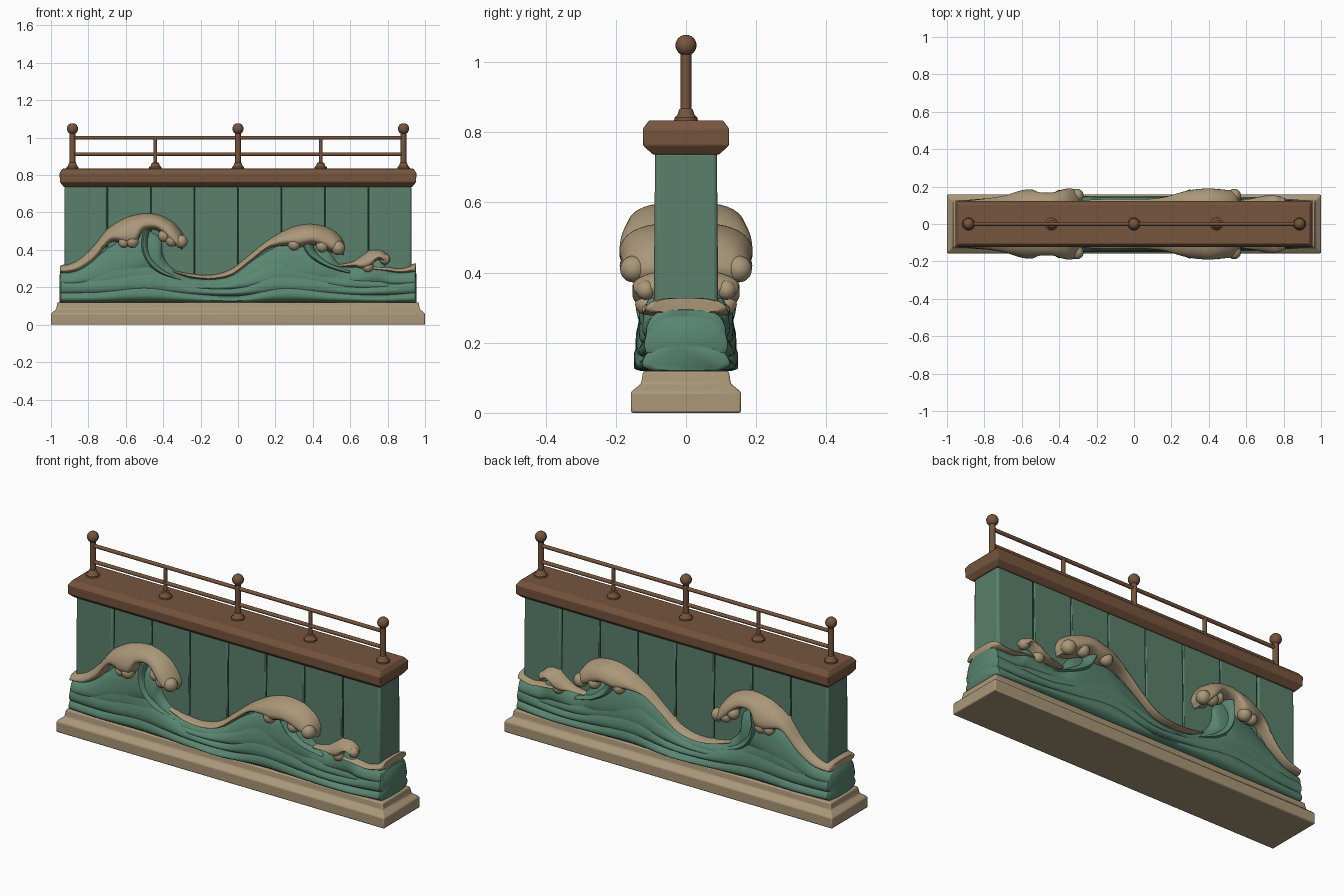
import bpy, bmesh, math
from mathutils import Vector

cube = bpy.data.objects.get("Cube")
if cube:
    bpy.data.objects.remove(cube, do_unlink=True)


def material(name, rgb):
    mat = bpy.data.materials.new(name)
    mat.use_nodes = True
    colour = (*rgb, 1)
    mat.diffuse_color = colour
    bsdf = mat.node_tree.nodes["Principled BSDF"]
    bsdf.inputs["Base Color"].default_value = colour
    bsdf.inputs["Roughness"].default_value = 0.8
    return mat


WOOD = material("brown wood", (.18, .09, .047))
CREAM = material("cream foam and stone", (.40, .31, .19))
WAVE = material("sea green", (.10, .24, .165))
PANEL = material("panel green", (.10, .215, .15))
GROOVE = material("dark groove green", (.03, .07, .05))


def finish(name, bm, mat, bevel=0, angle=40):
    bmesh.ops.recalc_face_normals(bm, faces=bm.faces)
    mesh = bpy.data.meshes.new(name)
    bm.to_mesh(mesh)
    bm.free()
    mesh.materials.append(mat)
    obj = bpy.data.objects.new(name, mesh)
    bpy.context.collection.objects.link(obj)
    if bevel:
        mod = obj.modifiers.new("soft edges", 'BEVEL')
        mod.width, mod.segments = bevel, 2
        mod.limit_method = 'ANGLE'
    for other in bpy.context.selected_objects:
        other.select_set(False)
    obj.select_set(True)
    bpy.context.view_layer.objects.active = obj
    bpy.ops.object.shade_smooth_by_angle(angle=math.radians(angle))
    return obj


def loft(bm, rings):
    """Skin closed rings of points and cap both ends."""
    rows = [[bm.verts.new(p) for p in ring] for ring in rings]
    n = len(rows[0])
    for a, b in zip(rows, rows[1:]):
        for i in range(n):
            bm.faces.new((a[i], a[(i + 1) % n], b[(i + 1) % n], b[i]))
    bm.faces.new(rows[0])
    bm.faces.new(rows[-1])


def tiers(name, levels, mat, x=0, bevel=.004):
    """Stacked rectangles given as (height, half length, half depth)."""
    bm = bmesh.new()
    corners = ((-1, -1), (1, -1), (1, 1), (-1, 1))
    loft(bm, [[(x + sx * hx, sy * hy, z) for sx, sy in corners] for z, hx, hy in levels])
    return finish(name, bm, mat, bevel, 30)


def turned(name, x, profile, mat=WOOD, sides=20):
    """Round post from (radius, height) pairs."""
    bm = bmesh.new()
    loft(bm, [[(x + r * math.cos(i * math.tau / sides), r * math.sin(i * math.tau / sides), z)
               for i in range(sides)] for r, z in profile])
    return finish(name, bm, mat)


def smooth_path(rows, steps=6):
    """Catmull-Rom interpolation of rows of numbers."""
    rows = [Vector(r) for r in rows]
    out = []
    for i in range(len(rows) - 1):
        a, b, c, d = (rows[max(0, min(len(rows) - 1, i + k))] for k in (-1, 0, 1, 2))
        for s in range(steps):
            t = s / steps
            out.append((b * 2 + (c - a) * t + (a * 2 - b * 5 + c * 4 - d) * t ** 2
                        + (b * 3 - a - c * 3 + d) * t ** 3) / 2)
    return out + [rows[-1]]


def power(v, p):
    return math.copysign(abs(v) ** p, v)


def ribbon(name, rows, mat, square=.6, skew=.15, sides=28):
    """Rounded band through the wall; rows hold top x, z, bottom x, z, half depth."""
    rings = []
    for tx, tz, bx, bz, depth in smooth_path(rows):
        ring = []
        for i in range(sides):
            a = (i + .5) * math.tau / sides
            up = power(math.sin(a), .8)
            ring.append(Vector(((tx + bx) / 2 + (tx - bx) / 2 * up,
                                depth * power(math.cos(a), square) * (1 - skew * up),
                                (tz + bz) / 2 + (tz - bz) / 2 * up)))
        rings.append(ring)

    def tip(ring, inner):
        mid = sum(ring, Vector()) / sides
        out = (mid - sum(inner, Vector()) / sides).normalized() * .008
        return [mid + (p - mid) * .88 + out for p in ring]
    rings = [tip(rings[0], rings[1])] + rings + [tip(rings[-1], rings[-2])]
    bm = bmesh.new()
    loft(bm, rings)
    return finish(name, bm, mat, angle=50)


def swell(name, crest, floor, depth):
    """Green layer whose top follows (x, z) points; shallower at the wall ends."""
    ribbon(name, [(x, z, x, floor, depth - .03 * abs(x) ** 4) for x, z in crest], WAVE)


# Stone plinth
tiers("plinth", [(0, 1, .157), (.06, 1, .157), (.083, .972, .128), (.12, .966, .122)], CREAM, bevel=.006)

# Planked wall with dark joints
tiers("wall_core", [(.1, .915, .083), (.745, .915, .078)], GROOVE)
pitch = 1.86 / 8
for i in range(8):
    half = pitch / 2 - .003
    tiers(f"wall_plank_{i + 1}", [(.1, half, .094), (.745, half, .088)], PANEL,
          -.93 + pitch * (i + .5), .012 if i in (0, 7) else .004)

# Wooden cap
tiers("cap", [(.737, .932, .095), (.762, .952, .122), (.81, .954, .123), (.834, .938, .105)], WOOD, bevel=.003)

# Railing posts, balls and rails
foot = [(.034, .83), (.033, .842), (.024, .85), (.019, .865)]
for label, x in (("left", .885), ("middle", 0), ("right", -.885)):
    turned(f"{label}_post", x, foot + [(.015, .868), (.015, 1.03)])
    ball = [(.03 * math.sin(k * math.pi / 12), 1.048 - .03 * math.cos(k * math.pi / 12)) for k in range(1, 12)]
    turned(f"{label}_ball", x, ball)
for label, x in (("left", .442), ("right", -.442)):
    turned(f"{label}_baluster", x, foot + [(.01, .868), (.01, 1.0)])
for label, z in (("top", 1.0), ("lower", .912)):
    bm = bmesh.new()
    loft(bm, [[(x, .01 * math.cos(k * math.tau / 12), z + .01 * math.sin(k * math.tau / 12))
               for k in range(12)] for x in (-.885, .885)])
    finish(f"{label}_rail", bm, WOOD)

# Layered green swells
swell("low_swell", [(-.947, .195), (-.75, .2), (-.5, .25), (-.25, .19), (0, .16), (.25, .25),
                    (.5, .2), (.75, .17), (.947, .195)], .115, .145)
swell("middle_swell", [(-.947, .275), (-.75, .29), (-.5, .345), (-.35, .29), (-.2, .225), (0, .215),
                       (.2, .32), (.4, .3), (.6, .23), (.75, .23), (.947, .28)], .15, .14)
swell("upper_swell", [(-.94, .26), (-.75, .34), (-.6, .42), (-.5, .41), (-.42, .34), (-.3, .25),
                      (-.1, .235), (.05, .3), (.2, .4), (.3, .4), (.42, .36), (.6, .28), (.94, .26)],
      .18, .132)

# Breaking wave faces
ribbon("wave_face", [
    (-.945, .29, -.945, .2, .11), (-.85, .31, -.85, .2, .12), (-.75, .4, -.72, .2, .12),
    (-.62, .49, -.6, .22, .125), (-.5, .53, -.52, .25, .13), (-.41, .49, -.46, .26, .125),
    (-.4, .4, -.42, .26, .12), (-.36, .33, -.4, .24, .12), (-.27, .265, -.3, .2, .12),
    (-.14, .255, -.14, .18, .12), (-.03, .28, -.03, .18, .12), (.1, .385, .1, .2, .12),
    (.25, .47, .25, .2, .125), (.38, .46, .38, .2, .13), (.48, .42, .47, .2, .13),
    (.54, .345, .56, .2, .12), (.62, .325, .62, .2, .12), (.7, .36, .7, .2, .12),
    (.76, .37, .76, .2, .12), (.82, .3, .82, .2, .12), (.945, .3, .945, .2, .11)], WAVE)

# Water ridges sweeping down from the curls
ribbon("large_curl_ridge", [
    (-.47, .51, -.51, .5, .145), (-.475, .43, -.52, .41, .145), (-.45, .36, -.49, .33, .142),
    (-.39, .3, -.42, .27, .136), (-.3, .255, -.31, .235, .12)], WAVE)
ribbon("second_curl_ridge", [
    (.4, .44, .34, .43, .15), (.43, .39, .38, .36, .145), (.5, .335, .47, .305, .14),
    (.6, .295, .59, .27, .12)], WAVE)

# Foam crests
ribbon("large_foam_crest", [
    (-.945, .318, -.945, .275, .115), (-.86, .35, -.86, .285, .125), (-.78, .42, -.77, .34, .135),
    (-.7, .515, -.68, .44, .15), (-.61, .573, -.6, .42, .175), (-.55, .592, -.545, .425, .18),
    (-.49, .6, -.51, .495, .165), (-.42, .59, -.44, .505, .165), (-.35, .555, -.395, .47, .18),
    (-.3, .5, -.365, .435, .185), (-.277, .445, -.33, .42, .175), (-.29, .415, -.31, .413, .13)],
    CREAM)
ribbon("second_foam_crest", [
    (-.35, .295, -.34, .275, .11), (-.25, .275, -.25, .25, .125), (-.14, .27, -.14, .24, .13),
    (-.04, .3, -.03, .262, .13), (.05, .37, .07, .335, .13), (.15, .45, .165, .405, .14),
    (.25, .508, .25, .42, .165), (.33, .537, .32, .41, .18), (.41, .54, .4, .425, .185),
    (.49, .52, .46, .4, .18), (.55, .475, .5, .385, .175), (.573, .42, .53, .378, .165),
    (.565, .385, .555, .378, .12)], CREAM)
ribbon("small_foam_crest", [
    (.54, .325, .545, .305, .12), (.61, .34, .615, .31, .13), (.66, .375, .665, .295, .14),
    (.71, .405, .7, .3, .148), (.77, .4, .745, .345, .148), (.81, .365, .775, .335, .14),
    (.8, .335, .79, .33, .1)], CREAM)
ribbon("foam_tail", [
    (.7, .325, .7, .29, .12), (.8, .312, .8, .283, .122), (.87, .305, .87, .275, .12),
    (.945, .328, .945, .282, .112)], CREAM)

# Rounded foam lobes on both faces
lobes = [(-.565, .445, .15, .035), (-.61, .44, .145, .03), (-.395, .475, .15, .033),
         (-.305, .445, .152, .036), (-.355, .45, .155, .033), (.3, .43, .15, .034),
         (.45, .42, .155, .034), (.535, .41, .15, .038), (.695, .31, .115, .03), (.785, .35, .115, .028)]
bm = bmesh.new()
for x, z, y, r in lobes:
    for side in (-1, 1):
        made = bmesh.ops.create_uvsphere(bm, u_segments=18, v_segments=12, radius=r)
        bmesh.ops.translate(bm, verts=made["verts"], vec=(x, side * y, z))
finish("foam_lobes", bm, CREAM)
